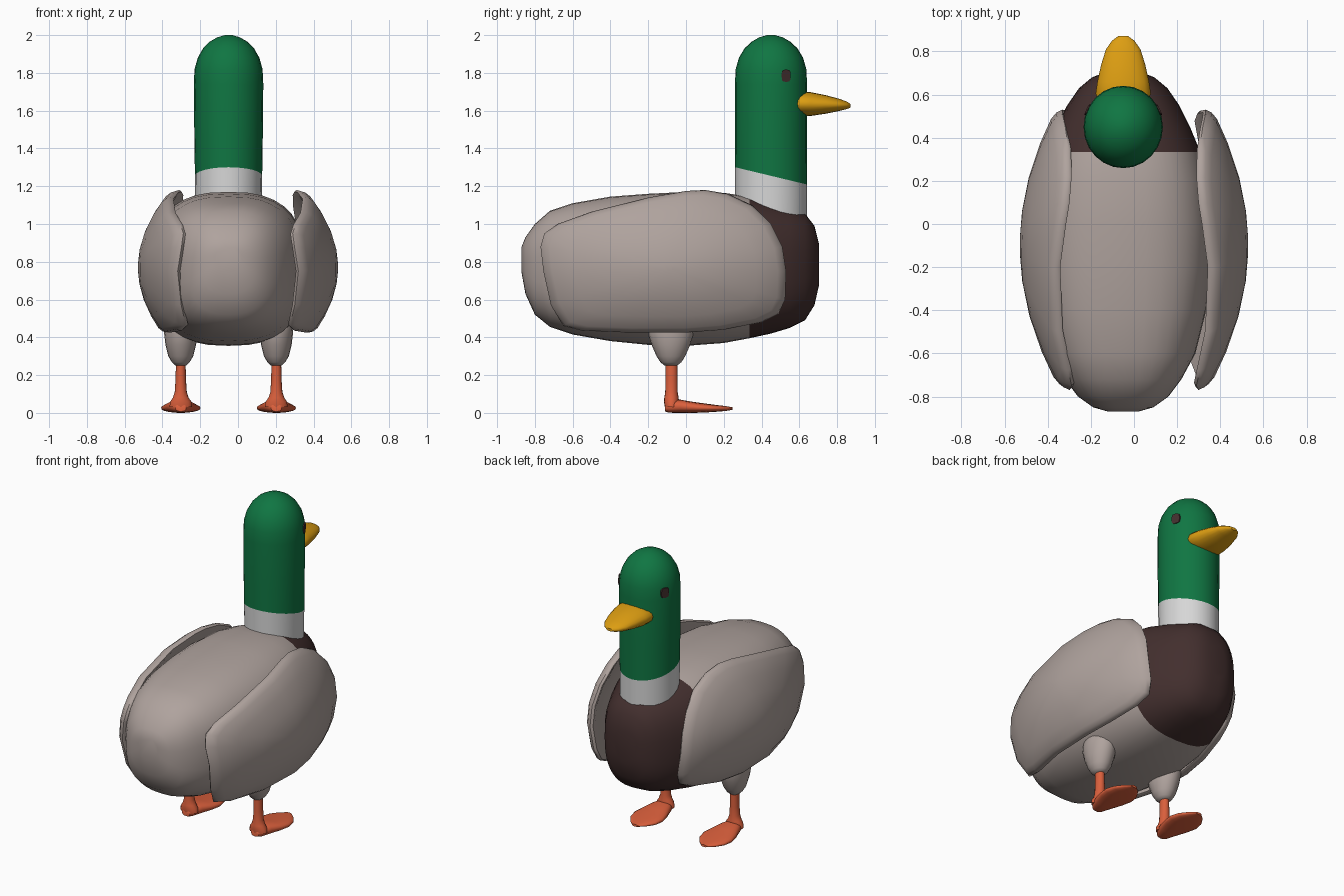
import bpy, bmesh, math

CX = -0.05  # body centre line


def material(name, rgb):
    m = bpy.data.materials.new(name)
    m.diffuse_color = (*rgb, 1)
    return m


GREY = material("feather_grey", (0.43, 0.365, 0.34))
BROWN = material("chest_brown", (0.055, 0.028, 0.027))
GREEN = material("head_green", (0.005, 0.18, 0.055))
WHITE = material("collar_white", (0.68, 0.68, 0.68))
YELLOW = material("beak_yellow", (0.72, 0.34, 0.006))
ORANGE = material("leg_orange", (0.70, 0.115, 0.045))


def build(name, rings, mats, rule=None, angle=50):
    """Skin a stack of point rings, closing both ends."""
    bm = bmesh.new()
    loops = [[bm.verts.new(p) for p in ring] for ring in rings]
    for a, b in zip(loops, loops[1:]):
        n = len(a)
        for i in range(n):
            j = (i + 1) % n
            bm.faces.new((a[i], a[j], b[j], b[i]))
    bm.faces.new(loops[0])
    bm.faces.new(loops[-1])
    bmesh.ops.recalc_face_normals(bm, faces=bm.faces)
    if rule:
        for f in bm.faces:
            f.material_index = rule(f.calc_center_median())
    me = bpy.data.meshes.new(name)
    bm.to_mesh(me)
    bm.free()
    for m in mats:
        me.materials.append(m)
    ob = bpy.data.objects.new(name, me)
    bpy.context.collection.objects.link(ob)
    bpy.ops.object.select_all(action='DESELECT')
    ob.select_set(True)
    bpy.context.view_layer.objects.active = ob
    bpy.ops.object.shade_smooth_by_angle(angle=math.radians(angle))
    return ob


def section(ra, rb, n=24, power=2.0):
    """Superellipse outline."""
    e = 2 / power
    pts = []
    for i in range(n):
        t = 2 * math.pi * i / n
        c, s = math.cos(t), math.sin(t)
        pts.append((ra * math.copysign(abs(c) ** e, c), rb * math.copysign(abs(s) ** e, s)))
    return pts


def along_y(rows, cx, n=24, power=2.0):
    """Rows of (y, bottom, top, half width)."""
    return [[(cx + a, y, (zb + zt) / 2 + b) for a, b in section(hw, (zt - zb) / 2, n, power)]
            for y, zb, zt, hw in rows]


def along_z(rows, cx, cy, n=24, tilt=lambda z: 0):
    """Rows of (z, x radius, y radius)."""
    return [[(cx + a, cy + b, z + tilt(z) * b) for a, b in section(rx, ry, n)]
            for z, rx, ry in rows]


# Body, with the chest in front of y = 0.335
body = [(-0.87, 0.74, 0.88, 0.07), (-0.85, 0.63, 0.93, 0.14), (-0.80, 0.52, 1.0, 0.21),
        (-0.72, 0.455, 1.07, 0.27), (-0.60, 0.415, 1.11, 0.335), (-0.40, 0.38, 1.145, 0.385),
        (-0.20, 0.36, 1.16, 0.408), (0.0, 0.355, 1.17, 0.41), (0.20, 0.37, 1.165, 0.39),
        (0.335, 0.395, 1.145, 0.357), (0.45, 0.42, 1.115, 0.31), (0.55, 0.45, 1.085, 0.26),
        (0.63, 0.49, 1.055, 0.205), (0.68, 0.57, 0.99, 0.145), (0.705, 0.68, 0.89, 0.08)]
build("body", along_y(body, CX, 36, 2.6), [GREY, BROWN], lambda c: int(c.y > 0.335), 80)

# Neck and head, with a collar whose edge slopes forward
head = [(1.0, 0.174, 0.189), (1.255, 0.178, 0.19), (1.45, 0.181, 0.191), (1.74, 0.184, 0.191),
        (1.82, 0.180, 0.187), (1.88, 0.163, 0.17), (1.93, 0.135, 0.14), (1.965, 0.1, 0.103),
        (1.988, 0.06, 0.062), (2.0, 0.02, 0.02)]
build("head", along_z(head, CX, 0.45, 24, lambda z: -0.24 if z < 1.3 else 0),
      [WHITE, GREEN], lambda c: int(c.z > 1.25), 60)

# Beak
beak = [(0.50, 1.58, 1.68, 0.09), (0.605, 1.575, 1.70, 0.128), (0.66, 1.572, 1.698, 0.12),
        (0.74, 1.584, 1.682, 0.102), (0.81, 1.598, 1.663, 0.08), (0.85, 1.608, 1.649, 0.052),
        (0.872, 1.617, 1.635, 0.022)]
build("beak", along_y(beak, CX, 20), [YELLOW])

# Eyes, thin plates lying on the sides of the head
for side, label in ((1, "right"), (-1, "left")):
    rings = []
    for lift in (-0.004, 0.004):
        ring = []
        for a, b in section(0.024, 0.033, 12, 3.5):
            y = 0.08 + a
            x = 0.1845 * math.sqrt(1 - (y / 0.191) ** 2) + lift
            ring.append((CX + side * x, 0.45 + y, 1.785 + b))
        rings.append(ring)
    build("eye_" + label, rings, [BROWN], None, 30)

# Wings: domed shells with a rounded rim
outline = [(-0.77, 0.88), (-0.75, 0.95), (-0.68, 1.0), (-0.5, 1.065), (-0.2, 1.14), (0, 1.175),
           (0.1, 1.18), (0.22, 1.16), (0.35, 1.1), (0.45, 1.0), (0.51, 0.88), (0.53, 0.75),
           (0.525, 0.6), (0.49, 0.525), (0.4, 0.48), (0.2, 0.44), (0, 0.425), (-0.3, 0.425),
           (-0.55, 0.435), (-0.65, 0.46), (-0.715, 0.57), (-0.755, 0.75)]
layers = [(0.05, 0), (0.25, 0), (0.5, 0), (0.75, 0), (0.93, 0), (0.98, 0.01), (1.0, 0.03),
          (0.98, 0.05), (0.93, 0.058), (0.7, 0.058), (0.4, 0.058), (0.05, 0.058)]
for side, label in ((1, "right"), (-1, "left")):
    rings = []
    for s, depth in layers:
        ring = []
        for oy, oz in outline:
            dy, dz = s * (oy + 0.1), s * (oz - 0.77)
            x = 0.53 - 0.42 * dy * dy - 1.02 * dz * dz - depth
            ring.append((side * x, dy - 0.1, dz + 0.77))
        rings.append(ring)
    build("wing_" + label, rings, [GREY], None, 60)

# Legs: thigh, shin and webbed foot
thigh = [(0.252, 0.03, 0.035), (0.268, 0.047, 0.055), (0.30, 0.066, 0.076), (0.36, 0.081, 0.102),
         (0.42, 0.088, 0.12), (0.47, 0.085, 0.115), (0.53, 0.05, 0.07)]
shin = [(0.03, 0.06, 0.035), (0.06, 0.056, 0.04), (0.08, 0.042, 0.038), (0.11, 0.032, 0.033),
        (0.17, 0.028, 0.032), (0.28, 0.025, 0.031)]
foot = [(-0.112, 0.012, 0.045, 0.028), (-0.09, 0.005, 0.066, 0.045), (-0.03, 0.004, 0.07, 0.068),
        (0.04, 0.004, 0.058, 0.092), (0.10, 0.006, 0.05, 0.104), (0.16, 0.01, 0.042, 0.092),
        (0.21, 0.014, 0.036, 0.058), (0.245, 0.02, 0.03, 0.02)]
foot = [(y, zb - 0.004, zt, hw) for y, zb, zt, hw in foot]
for side, label in ((1, "right"), (-1, "left")):
    x = CX + side * 0.253
    build("thigh_" + label, along_z(thigh, x, -0.08, 20), [GREY], None, 70)
    build("shin_" + label, along_z(shin, x, -0.077, 16), [ORANGE])
    build("foot_" + label, along_y(foot, x, 20, 2.4), [ORANGE])
